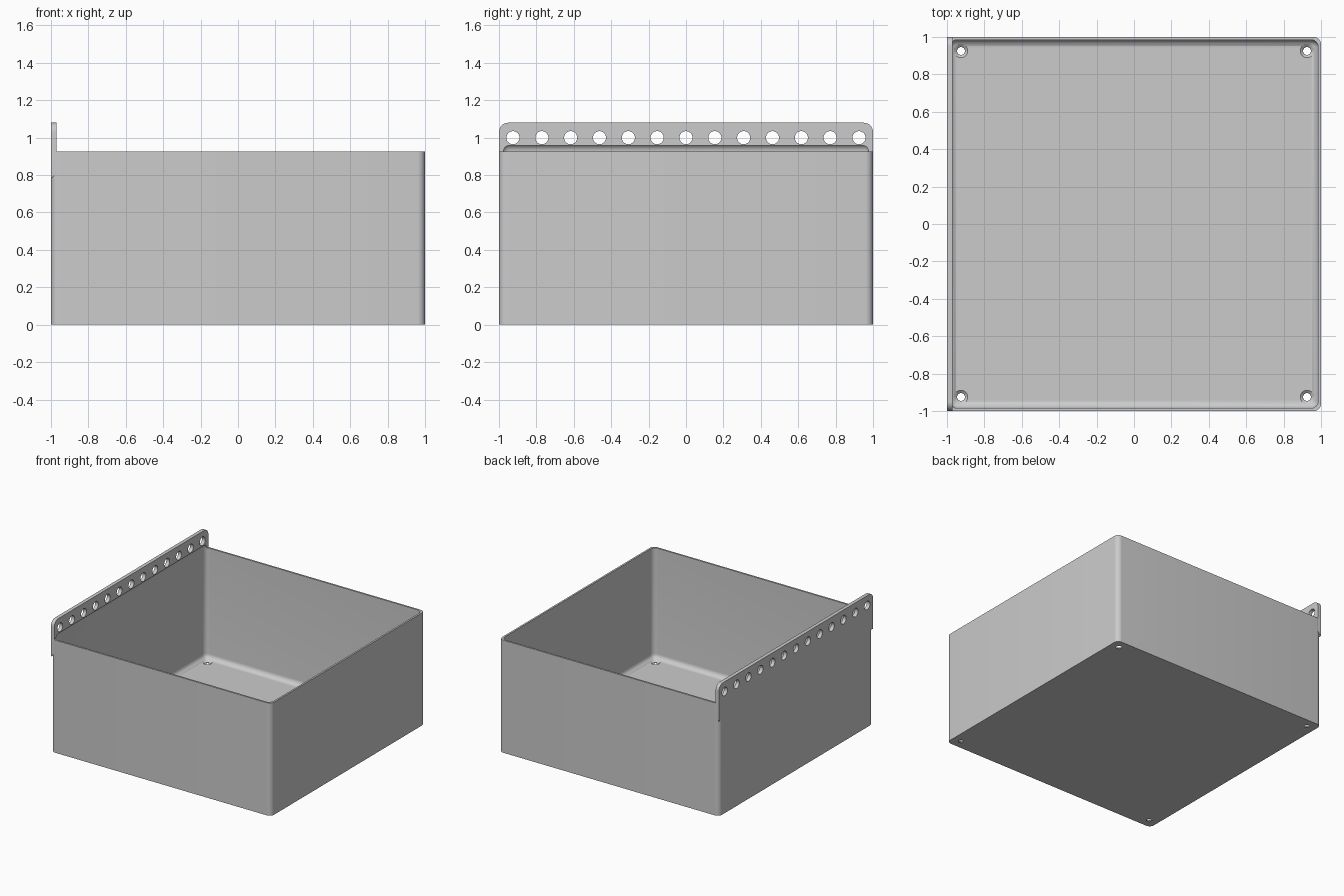
import bpy
import bmesh
import math
from mathutils import Vector

default = bpy.data.objects.get("Cube")
if default:
    bpy.data.objects.remove(default, do_unlink=True)

# Material
grey = bpy.data.materials.new("plain_grey")
grey.use_nodes = True
colour = (0.6, 0.6, 0.6, 1)
grey.diffuse_color = colour
grey.node_tree.nodes["Principled BSDF"].inputs["Base Color"].default_value = colour

WALL, FLOOR, RIM = 0.015, 0.018, 0.925
RAIL_IN, RAIL_TOP = -0.97, 1.08
HOLE = 0.925


def finish(name, bm):
    bmesh.ops.recalc_face_normals(bm, faces=bm.faces)
    mesh = bpy.data.meshes.new(name)
    bm.to_mesh(mesh)
    bm.free()
    mesh.materials.append(grey)
    obj = bpy.data.objects.new(name, mesh)
    bpy.context.collection.objects.link(obj)
    return obj


def block(low, high):
    low, high = Vector(low), Vector(high)
    bm = bmesh.new()
    bmesh.ops.create_cube(bm, size=1)
    for v in bm.verts:
        v.co = (low + high) / 2 + v.co * (high - low)
    return bm


def round_edges(bm, radius, rule, segments=8):
    edges = [e for e in bm.edges if rule(e.verts[0].co, e.verts[1].co)]
    bmesh.ops.bevel(bm, geom=edges, offset=radius, segments=segments,
                    profile=0.5, affect='EDGES')


def combine(target, tool, operation):
    mod = target.modifiers.new(operation.title(), 'BOOLEAN')
    mod.object, mod.operation, mod.solver = tool, operation, 'EXACT'
    bpy.ops.object.select_all(action='DESELECT')
    bpy.context.view_layer.objects.active = target
    target.select_set(True)
    bpy.ops.object.modifier_apply(modifier=mod.name)
    bpy.data.objects.remove(tool, do_unlink=True)


def add_cone(bm, centre, r1, r2, depth, axis='Z'):
    made = bmesh.ops.create_cone(bm, cap_ends=True, segments=32,
                                 radius1=r1, radius2=r2, depth=depth)
    turn = Vector((0, 0, 1)).rotation_difference(
        Vector((1, 0, 0)) if axis == 'X' else Vector((0, 0, 1)))
    for v in made["verts"]:
        v.co = turn @ v.co + Vector(centre)


# Outer body with rounded upright corners
bm = block((-1, -1, 0), (1, 1, RIM))
round_edges(bm, 0.04, lambda a, b: abs(a.z - b.z) > 0.5)
storage_bin = finish("storage_bin", bm)

# Hanging rail: rounded upper ends, sloped lower edge
bm = block((-1, -1, 0.78), (RAIL_IN, 1, RAIL_TOP))
for v in bm.verts:
    if v.co.x > -0.99 and v.co.z < 0.9:
        v.co.z += 0.03
round_edges(bm, 0.05, lambda a, b: min(a.z, b.z) > 1 and abs(a.y - b.y) < 0.1)
combine(storage_bin, finish("hanging_rail", bm), 'UNION')

# Hollow with every edge filleted; its top scoops under the rail
inner = 1 - WALL
bm = block((-inner, -inner, FLOOR), (inner, inner, RIM + 0.042))
round_edges(bm, 0.04, lambda a, b: True)
combine(storage_bin, finish("hollow_cutter", bm), 'DIFFERENCE')

# Row of peg holes through the rail
bm = bmesh.new()
for i in range(13):
    y = HOLE * (i - 6) / 6
    add_cone(bm, (-0.985, y, 1.0), 0.035, 0.035, 0.1, 'X')
combine(storage_bin, finish("peg_hole_cutter", bm), 'DIFFERENCE')

# Countersunk screw holes in the floor corners
corners = [(x, y) for x in (-HOLE, HOLE) for y in (-HOLE, HOLE)]
for radius_low, radius_high, z, depth in ((0.021, 0.021, 0, 0.1),
                                         (0.017, 0.041, 0.012, 0.02)):
    bm = bmesh.new()
    for x, y in corners:
        add_cone(bm, (x, y, z), radius_low, radius_high, depth)
    combine(storage_bin, finish("screw_hole_cutter", bm), 'DIFFERENCE')

bpy.ops.object.shade_smooth_by_angle(angle=math.radians(30))
